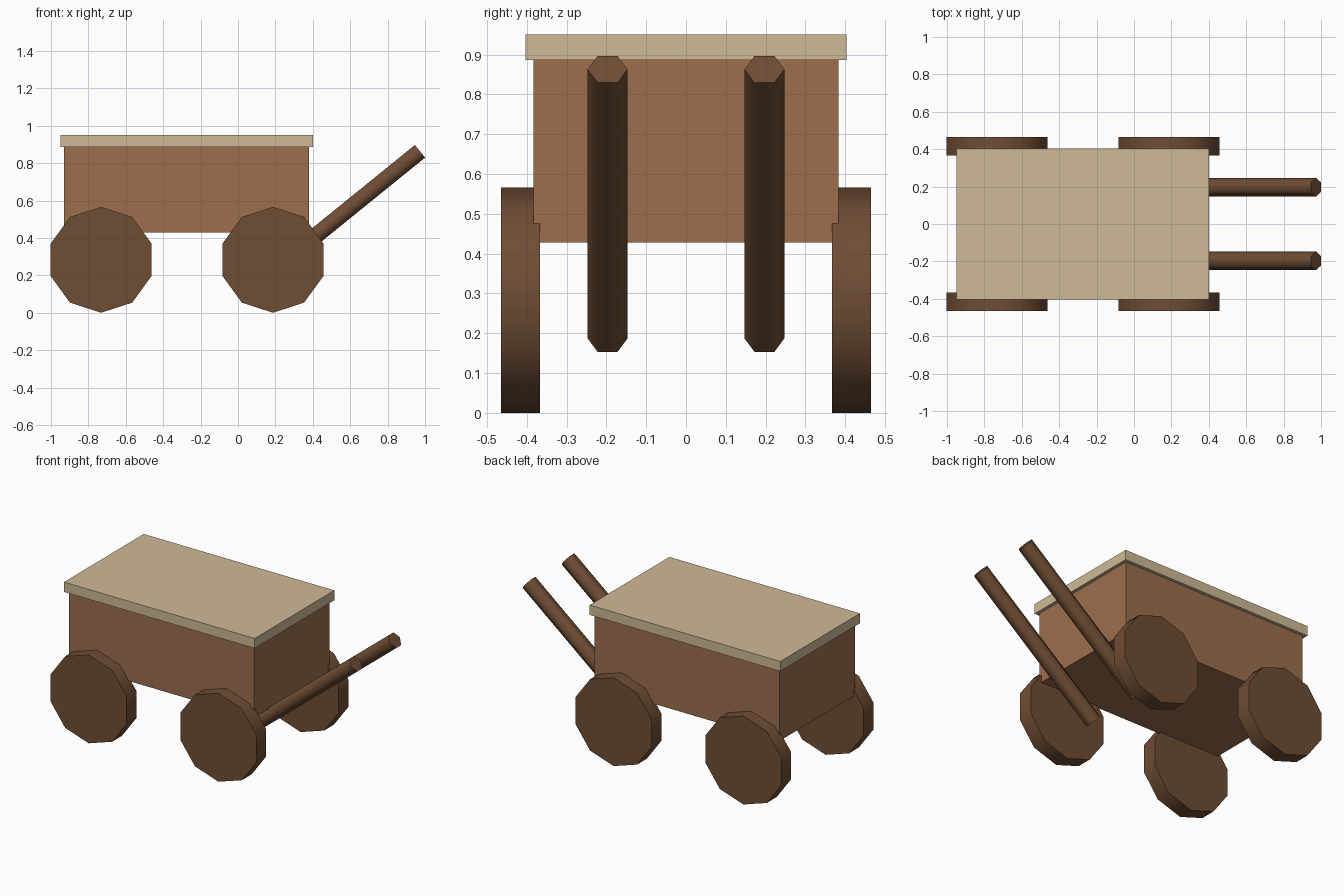
import bpy
import math
from mathutils import Vector

cube = bpy.data.objects.get("Cube")
if cube:
    bpy.data.objects.remove(cube, do_unlink=True)


def material(name, rgb):
    """Flat material from 0-255 display values."""
    linear = [((c / 255 + 0.055) / 1.055) ** 2.4 for c in rgb] + [1.0]
    mat = bpy.data.materials.new(name)
    mat.use_nodes = True
    mat.diffuse_color = linear
    bsdf = mat.node_tree.nodes["Principled BSDF"]
    bsdf.inputs["Base Color"].default_value = linear
    bsdf.inputs["Roughness"].default_value = 0.9
    return mat


body_wood = material("warm brown wood", (156, 110, 77))
dark_wood = material("dark brown wood", (111, 77, 52))
pale_wood = material("pale tan wood", (207, 186, 150))


def box(name, low, high, mat):
    low, high = Vector(low), Vector(high)
    bpy.ops.mesh.primitive_cube_add(size=1, location=(low + high) / 2)
    obj = bpy.context.object
    obj.name = name
    obj.scale = high - low
    bpy.ops.object.transform_apply(location=False, rotation=False, scale=True)
    obj.data.materials.append(mat)


def rod(name, sides, radius, start, end, rotation, mat):
    """Faceted cylinder between two points, soft sides and crisp caps."""
    start, end = Vector(start), Vector(end)
    bpy.ops.mesh.primitive_cylinder_add(
        vertices=sides, radius=radius, depth=(end - start).length,
        location=(start + end) / 2, rotation=rotation)
    obj = bpy.context.object
    obj.name = name
    obj.data.materials.append(mat)
    bpy.ops.object.shade_smooth_by_angle(angle=math.radians(65))


# Box body and overhanging lid
box("cart_body", (-0.93, -0.383, 0.428), (0.38, 0.383, 0.887), body_wood)
box("cart_lid", (-0.95, -0.403, 0.887), (0.40, 0.403, 0.95), pale_wood)

for side, label in ((-1, "right"), (1, "left")):
    # Ten-sided solid wheels
    for x, place in ((-0.732, "rear"), (0.187, "fore")):
        rod(f"{place}_wheel_{label}", 10, 0.283,
            (x, side * 0.367, 0.283), (x, side * 0.465, 0.283),
            (math.pi / 2, 0, 0), dark_wood)
    # Six-sided slanted pull handles
    start = Vector((0.138, side * 0.197, 0.187))
    end = Vector((0.973, side * 0.197, 0.863))
    along = end - start
    rod(f"handle_{label}", 6, 0.05, start, end,
        (0, math.atan2(along.x, along.z), 0), dark_wood)
